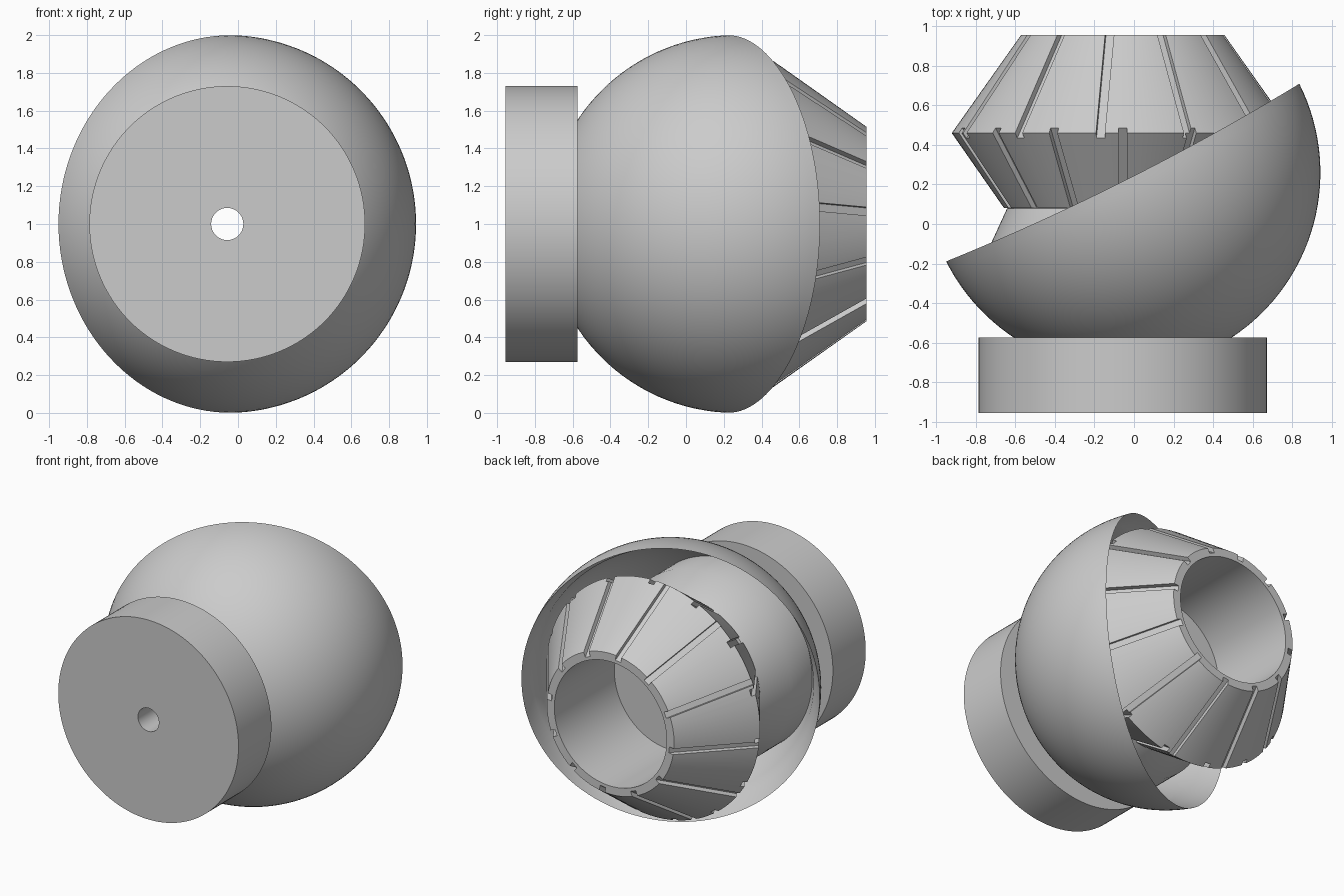
import bpy, bmesh, math
from mathutils import Vector, Matrix

cube = bpy.data.objects.get("Cube")
if cube:
    bpy.data.objects.remove(cube, do_unlink=True)

AXIS_X, MID_Z = -0.057, 1.0
SEG = 128
HOLE = 0.085

grey = bpy.data.materials.new("plain grey")
grey.use_nodes = True
colour = (0.6, 0.6, 0.6, 1)
grey.diffuse_color = colour
grey.node_tree.nodes["Principled BSDF"].inputs["Base Color"].default_value = colour


def make_object(name, bm):
    bmesh.ops.remove_doubles(bm, verts=bm.verts, dist=1e-5)
    bmesh.ops.recalc_face_normals(bm, faces=bm.faces)
    mesh = bpy.data.meshes.new(name)
    bm.to_mesh(mesh)
    bm.free()
    mesh.materials.append(grey)
    obj = bpy.data.objects.new(name, mesh)
    bpy.context.collection.objects.link(obj)
    return obj


def skin(bm, rings, closed):
    """Bridge a list of equally long point loops with quads."""
    loops = [[bm.verts.new(p) for p in ring] for ring in rings]
    pairs = list(zip(loops, loops[1:]))
    if closed:
        pairs.append((loops[-1], loops[0]))
    for a, b in pairs:
        for i in range(len(a)):
            j = (i + 1) % len(a)
            bm.faces.new((a[i], a[j], b[j], b[i]))


def lathe(name, profile):
    """Turn a closed (radius, y) profile about the front-to-back axis."""
    bm = bmesh.new()
    rings = []
    for r, y in profile:
        rings.append([(AXIS_X + r * math.sin(t), y, MID_Z + r * math.cos(t))
                      for t in (2 * math.pi * i / SEG for i in range(SEG))])
    skin(bm, rings, True)
    return make_object(name, bm)


def cut(obj, cutter):
    """Subtract the cutter, bake the result and drop the cutter."""
    cutter.hide_render = True
    mod = obj.modifiers.new("cut", "BOOLEAN")
    mod.operation, mod.solver, mod.object = "DIFFERENCE", "EXACT", cutter
    graph = bpy.context.evaluated_depsgraph_get()
    mesh = bpy.data.meshes.new_from_object(obj.evaluated_get(graph))
    obj.modifiers.clear()
    obj.data = mesh
    bpy.data.objects.remove(cutter, do_unlink=True)


def slot_cutter(name, start, end, count, first, width, depth):
    """Ring of bars lying along a cone between two (radius, y) points."""
    bm = bmesh.new()
    a, b = Vector((0, start[1], start[0])), Vector((0, end[1], end[0]))
    along = (b - a).normalized()
    side = Vector((1, 0, 0))
    out = side.cross(along)
    basis = Matrix((side, along, out)).transposed().to_4x4()
    size = Matrix.Diagonal((width, (b - a).length + 0.06, depth * 2, 1))
    for i in range(count):
        angle = math.radians(first) + 2 * math.pi * i / count
        place = Matrix.Translation((AXIS_X, 0, MID_Z)) @ Matrix.Rotation(angle, 4, "Y")
        bmesh.ops.create_cube(bm, size=1, matrix=place @ Matrix.Translation((a + b) / 2) @ basis @ size)
    return make_object(name, bm)


# Front disc with its bore
front_disc = lathe("front_disc", [(HOLE, -0.955), (0.73, -0.955), (0.73, -0.575), (HOLE, -0.575)])

# Tilted hemispherical bowl, thin, with a sharp and slightly dipping rim
tilt = math.radians(26.7)
centre = Vector((AXIS_X, 0.26, MID_Z))
axis = Vector((-math.sin(tilt), math.cos(tilt), 0))
across = Vector((math.cos(tilt), math.sin(tilt), 0))
up = Vector((0, 0, 1))
STEPS = 32


def bowl_ring(step, radius):
    ring = []
    for i in range(SEG):
        t = 2 * math.pi * i / SEG
        dip = 0.04 * math.sin(t) ** 2
        a = dip + (math.pi / 2 - 0.01 - dip) * step / STEPS
        radial = across * math.cos(t) + up * math.sin(t)
        ring.append(centre + radial * (radius * math.cos(a)) - axis * (radius * math.sin(a)))
    return ring


bm = bmesh.new()
outer = [bowl_ring(s, 1.0) for s in range(STEPS, -1, -1)]
inner = [bowl_ring(s, 1.0 - 0.05 * min(1, s / 4)) for s in range(1, STEPS + 1)]
skin(bm, outer + inner, True)
bowl = make_object("bowl", bm)
bore = lathe("bore_cutter", [(0.0001, -0.9), (HOLE, -0.9), (HOLE, -0.5), (0.0001, -0.5)])
cut(bowl, bore)

# Flared pedestal inside the bowl
pedestal = lathe("pedestal", [(HOLE, 0.1), (0.5, 0.1), (0.585, 0.079), (0.69, -0.15),
                              (0.69, -0.42), (0.4, -0.6), (HOLE, -0.7)])

# Double-cone hub, open at the back
RIDGE = (0.865, 0.46)
BACK, FRONT = (0.515, 0.955), (0.6, 0.08)
hub = lathe("slotted_hub", [(HOLE, FRONT[1]), FRONT, RIDGE, BACK,
                            (0.455, 0.955), (0.455, 0.26), (HOLE, 0.26)])
cut(hub, slot_cutter("back_slot_cutter", RIDGE, BACK, 12, -7.5, 0.045, 0.03))
cut(hub, slot_cutter("front_slot_cutter", FRONT, RIDGE, 15, 0, 0.045, 0.03))

# Smooth shading with crisp edges
bpy.ops.object.select_all(action="DESELECT")
for obj in (front_disc, bowl, pedestal, hub):
    obj.select_set(True)
bpy.context.view_layer.objects.active = hub
bpy.ops.object.shade_smooth_by_angle(angle=math.radians(25))
